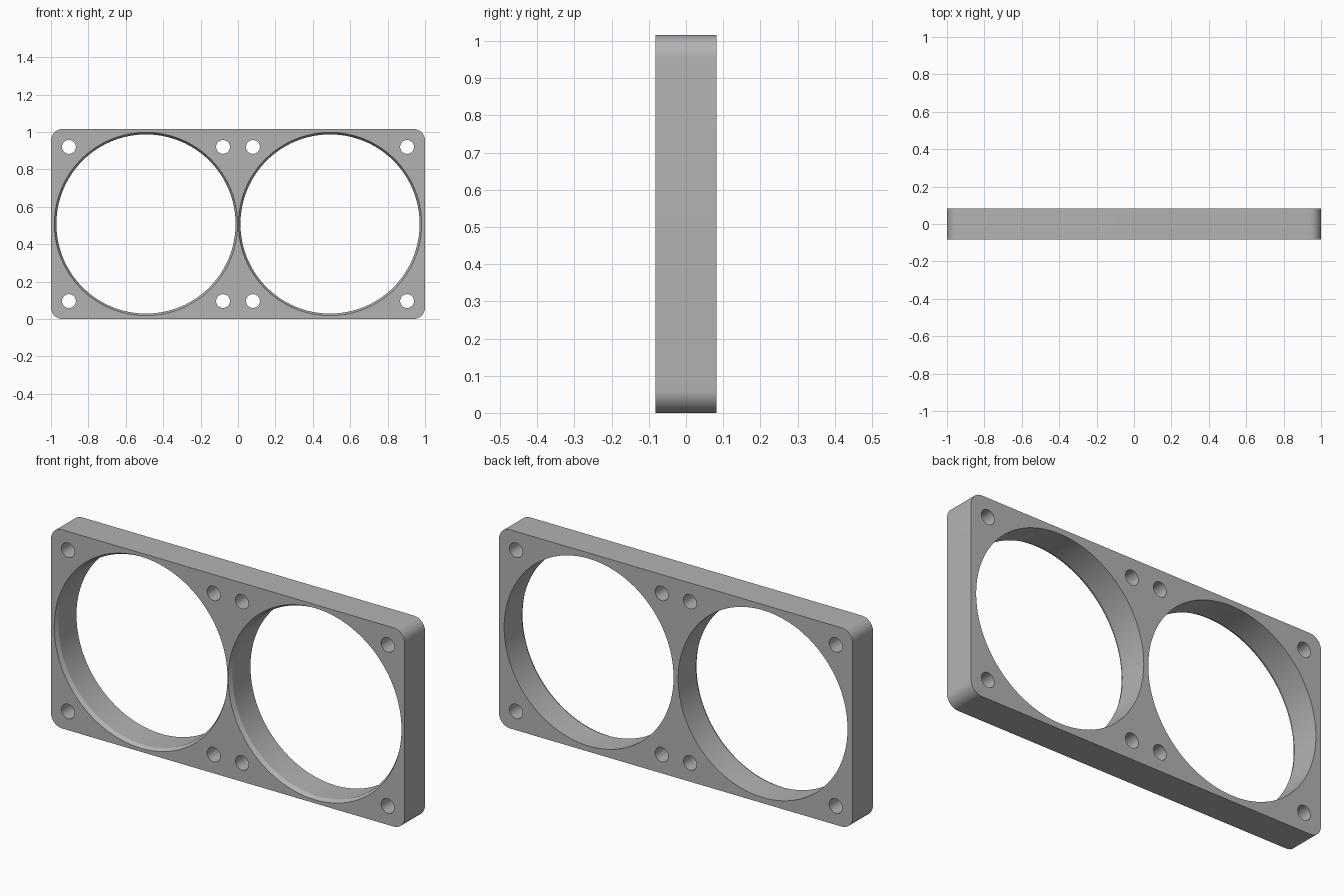
import bpy, bmesh, math

if "Cube" in bpy.data.objects:
    bpy.data.objects.remove(bpy.data.objects["Cube"])

WIDTH, HEIGHT, DEPTH = 2.0, 1.016, 0.164
CORNER = 0.062
FRONT, MID = -DEPTH / 2, HEIGHT / 2
BAY = (WIDTH - HEIGHT) / 2      # sideways offset of each round opening
BOLT = 0.412                    # bolt offset from the opening centre
OVER = 0.02                     # cutter overshoot

grey = bpy.data.materials.new("plain grey")
grey.use_nodes = True
colour = (0.45, 0.45, 0.45, 1)
grey.diffuse_color = colour
grey.node_tree.nodes["Principled BSDF"].inputs["Base Color"].default_value = colour


def make_object(name, bm):
    bmesh.ops.recalc_face_normals(bm, faces=bm.faces)
    mesh = bpy.data.meshes.new(name)
    bm.to_mesh(mesh)
    bm.free()
    mesh.materials.append(grey)
    obj = bpy.data.objects.new(name, mesh)
    bpy.context.collection.objects.link(obj)
    return obj


def add_lathe(bm, x, z, profile, sides):
    """Closed solid turned about a front-to-back axis; profile is (radius, y)."""
    rings = []
    for r, y in profile:
        angles = [math.tau * i / sides for i in range(sides)]
        rings.append([bm.verts.new((x + r * math.cos(a), y, z + r * math.sin(a)))
                      for a in angles])
    for a, b in zip(rings, rings[1:]):
        for i in range(sides):
            j = (i + 1) % sides
            bm.faces.new((a[i], a[j], b[j], b[i]))
    bm.faces.new(rings[0])
    bm.faces.new(rings[-1])


# Plate with rounded corners
bm = bmesh.new()
outline = []
for k, (sx, sz) in enumerate([(1, 1), (-1, 1), (-1, -1), (1, -1)]):
    for i in range(13):
        a = math.pi / 2 * (k + i / 12)
        outline.append(bm.verts.new((
            sx * (WIDTH / 2 - CORNER) + CORNER * math.cos(a), FRONT,
            MID + sz * (MID - CORNER) + CORNER * math.sin(a))))
face = bm.faces.new(outline)
extruded = bmesh.ops.extrude_face_region(bm, geom=[face])["geom"]
bmesh.ops.translate(bm, vec=(0, DEPTH, 0),
                    verts=[v for v in extruded if isinstance(v, bmesh.types.BMVert)])
frame = make_object("double_ring_frame", bm)

# Openings with a chamfered front edge, and four bolt holes around each
bore, rim, chamfer = 0.479, 0.49, 0.02
bm = bmesh.new()
for side in (-1, 1):
    x = side * BAY
    add_lathe(bm, x, MID, [(rim, FRONT - OVER), (rim, FRONT),
                           (bore, FRONT + chamfer), (bore, -FRONT + OVER)], 128)
    for dx in (-BOLT, BOLT):
        for dz in (-BOLT, BOLT):
            add_lathe(bm, x + dx, MID + dz,
                      [(0.037, FRONT - OVER), (0.037, -FRONT + OVER)], 40)
cutter = make_object("hole_cutter", bm)
cutter.hide_render = True

# Cut the holes, then drop the helper
cut = frame.modifiers.new("holes", 'BOOLEAN')
cut.operation = 'DIFFERENCE'
cut.solver = 'EXACT'
cut.object = cutter
bpy.ops.object.select_all(action='DESELECT')
bpy.context.view_layer.objects.active = frame
frame.select_set(True)
bpy.ops.object.modifier_apply(modifier=cut.name)
bpy.data.objects.remove(cutter)
bpy.ops.object.shade_smooth_by_angle(angle=math.radians(25))
